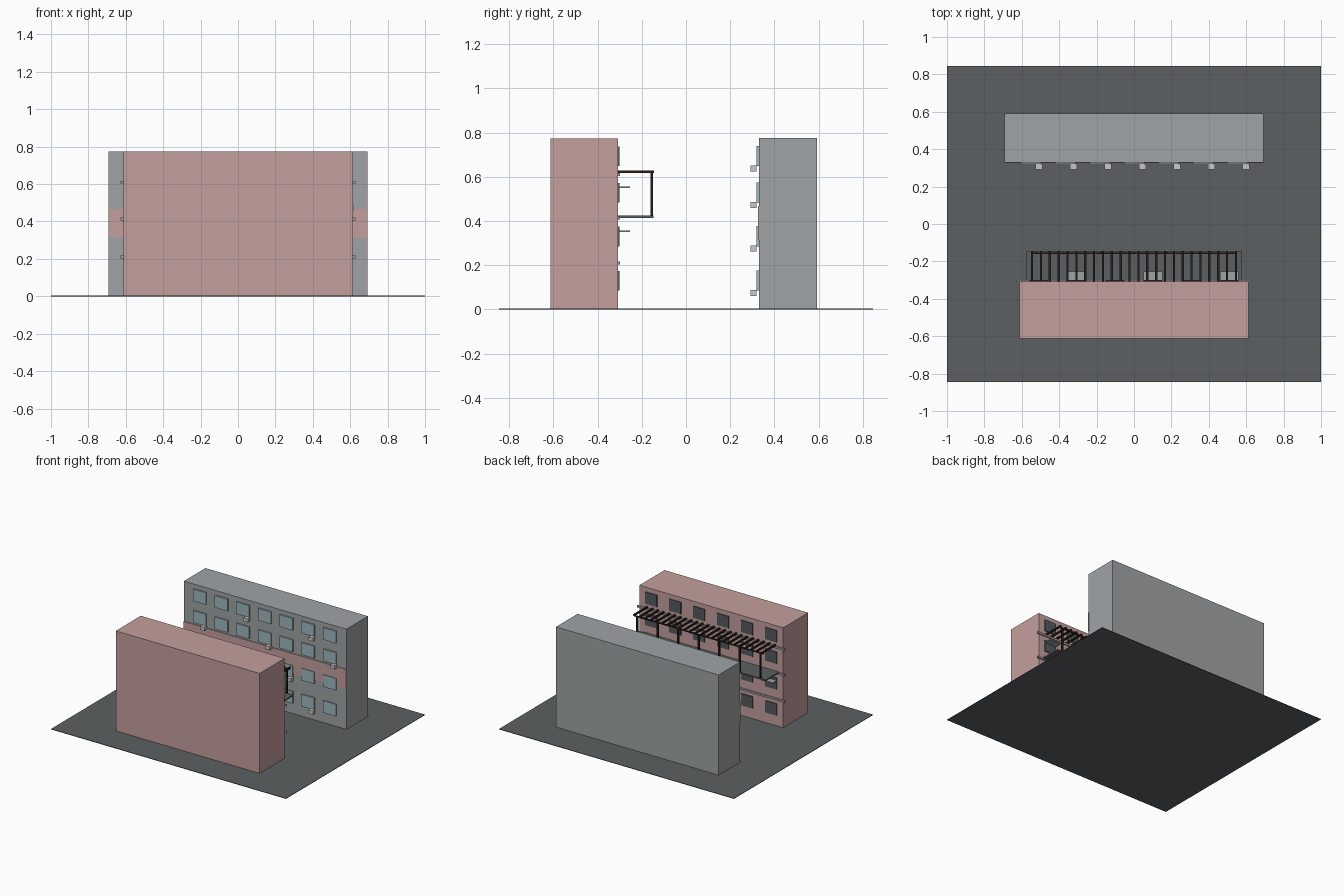
import bpy, bmesh
from mathutils import Matrix, Vector

if "Cube" in bpy.data.objects:
    bpy.data.objects.remove(bpy.data.objects["Cube"])


def material(name, r, g, b):
    m = bpy.data.materials.new(name)
    m.diffuse_color = (r, g, b, 1)
    m.use_nodes = True
    m.node_tree.nodes["Principled BSDF"].inputs["Base Color"].default_value = m.diffuse_color
    return m


PINK = material("pink plaster", 0.55, 0.35, 0.34)
GREY = material("grey concrete", 0.35, 0.37, 0.38)
ASPHALT = material("dark asphalt", 0.107, 0.117, 0.122)
GLASS = material("pale blue glass", 0.35, 0.47, 0.51)
DARK = material("dark glass", 0.09, 0.10, 0.107)
WOOD = material("dark brown wood", 0.025, 0.014, 0.010)
METAL = material("light metal", 0.58, 0.58, 0.57)


def boxes(name, mat, ranges):
    """One object made of boxes given as (x0, x1, y0, y1, z0, z1)."""
    bm = bmesh.new()
    for x0, x1, y0, y1, z0, z1 in ranges:
        size = (x1 - x0, y1 - y0, z1 - z0)
        mid = Vector(((x0 + x1) / 2, (y0 + y1) / 2, (z0 + z1) / 2))
        bmesh.ops.create_cube(bm, size=1, matrix=Matrix.Translation(mid) @ Matrix.Diagonal((*size, 1)))
    me = bpy.data.meshes.new(name)
    bm.to_mesh(me)
    bm.free()
    me.materials.append(mat)
    ob = bpy.data.objects.new(name, me)
    bpy.context.collection.objects.link(ob)
    return ob


FLOORS = [0.085, 0.285, 0.483, 0.648]   # window sill heights
grey_cols = [-0.553 + 0.1845 * i for i in range(7)]
pink_cols = [-0.51 + 0.204 * i for i in range(6)]

# Ground and the two blocks
boxes("street", ASPHALT, [(-1, 1, -0.845, 0.845, 0, 0.004)])
boxes("pink_building", PINK, [(-0.612, 0.612, -0.612, -0.308, 0.002, 0.773)])
boxes("grey_building", GREY, [(-0.692, 0.692, 0.33, 0.592, 0.002, 0.775)])

# Grey block: pink storey band, windows, air conditioners
boxes("storey_band", PINK, [(-0.693, 0.693, 0.325, 0.332, 0.315, 0.467)])
boxes("grey_building_windows", GLASS,
      [(x - 0.055, x + 0.055, 0.3195, 0.3285 + 0.003, z, z + 0.092)
       for x in grey_cols for z in FLOORS])
boxes("air_conditioners", METAL,
      [(x + 0.027, x + 0.063, 0.292, 0.32, z - 0.024, z + 0.004)
       for c, x in enumerate(grey_cols) for f, z in enumerate(FLOORS) if (f + c) % 3 == 2])

# Pink block: windows, floor ledges, flat awnings
boxes("pink_building_windows", DARK,
      [(x - 0.05, x + 0.05, -0.309, -0.301, z, z + 0.09)
       for x in pink_cols for z in FLOORS])
boxes("floor_ledges", GREY,
      [(-0.628, 0.628, -0.31, -0.299, z - 0.007, z + 0.007) for z in (0.21, 0.413, 0.61)])
boxes("awnings", GREY,
      [(x - 0.05, x + 0.05, -0.308, -0.253, z - 0.003, z + 0.003)
       for f, z in enumerate((0.353, 0.553)) for c, x in enumerate(pink_cols) if (f + c) % 2 == 0])

# Long balcony with posts, front beam and slatted pergola roof
boxes("balcony_deck", ASPHALT, [(-0.577, 0.577, -0.308, -0.147, 0.414, 0.424)])
boxes("pergola_posts", WOOD,
      [(x - 0.006, x + 0.006, -0.161, -0.15, 0.424, 0.618)
       for x in (-0.525 + 0.175 * i for i in range(7))])
boxes("pergola_beam", WOOD, [(-0.55, 0.55, -0.16, -0.152, 0.61, 0.618)])
boxes("pergola_slats", WOOD,
      [(x - 0.006, x + 0.006, -0.308, -0.145, 0.617, 0.629)
       for x in (-0.545 + 1.09 / 23 * i for i in range(24))])
